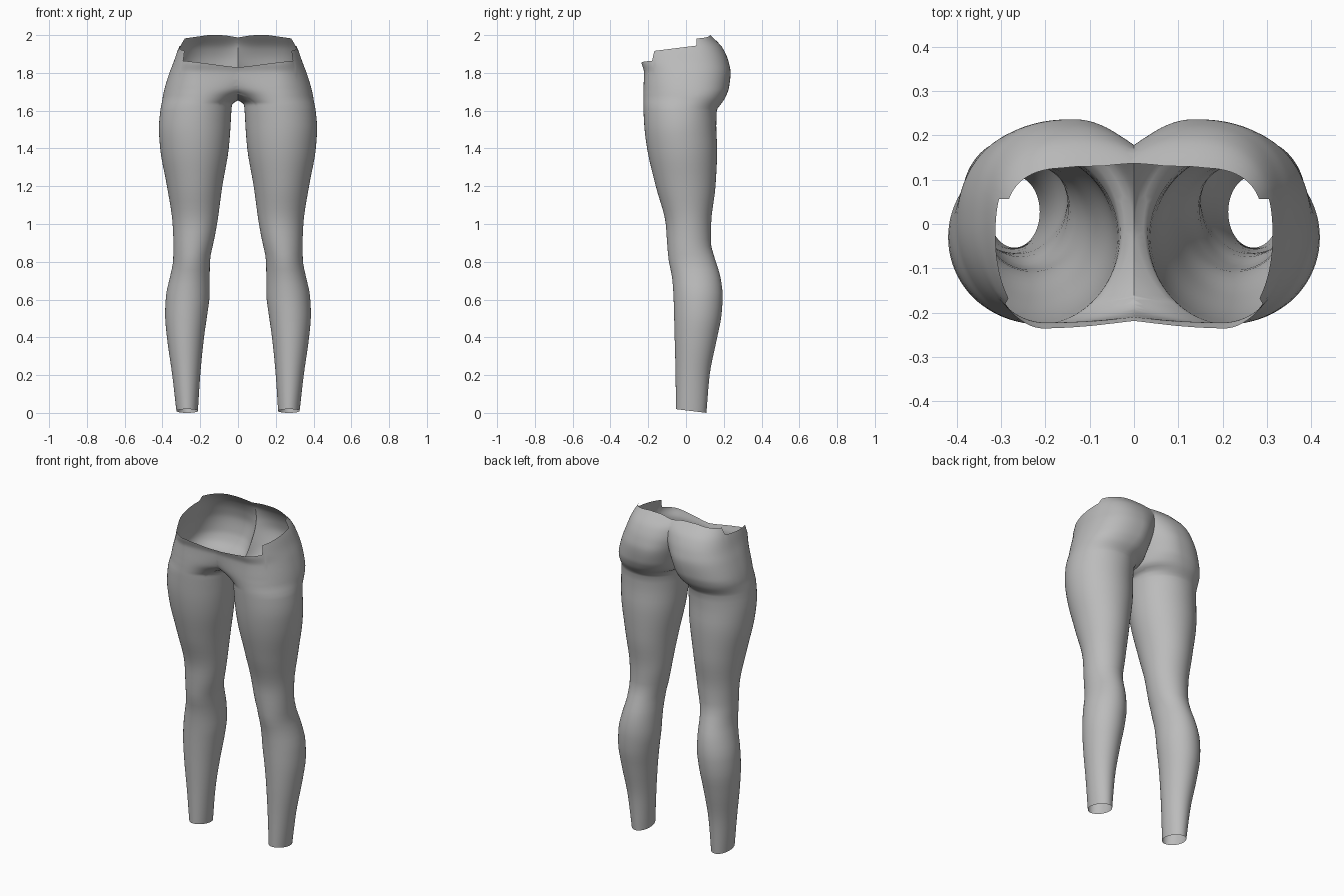
import bpy, bmesh, math

cube = bpy.data.objects.get("Cube")
if cube:
    bpy.data.objects.remove(cube, do_unlink=True)

# Leg sections: z, outer x, inner x, front y, back y
LEG = [
    (0.00, .325, .213, -.053, .108),
    (0.20, .348, .200, -.055, .125),
    (0.40, .376, .180, -.060, .165),
    (0.52, .386, .163, -.063, .188),
    (0.62, .381, .151, -.066, .194),
    (0.72, .360, .150, -.074, .182),
    (0.81, .343, .148, -.092, .155),
    (0.90, .342, .130, -.100, .132),
    (1.00, .346, .111, -.107, .133),
    (1.20, .376, .083, -.160, .156),
    (1.40, .412, .049, -.206, .165),
    (1.51, .419, .040, -.220, .160),
]
# Hip sections: z, outer x, inner x front/back, centre x front/back, front y, back y, centre y
HIP = [
    (1.600, .411, .035, .035, .220, .220, -.225, .163, -.03),
    (1.635, .405, .030, .030, .215, .200, -.226, .185, -.02),
    (1.655, .401, .000, .000, .210, .190, -.226, .200, -.01),
    (1.680, .397, -.06, -.01, .205, .175, -.226, .213, 0),
    (1.720, .388, -.20, -.02, .200, .155, -.225, .227, 0),
    (1.800, .363, -.40, -.047, .200, .135, -.222, .236, 0),
    (1.860, .340, -.50, -.08, .200, .130, -.236, .225, 0),
    (1.930, .315, -.50, -.13, .190, .120, -.237, .195, 0),
    (2.000, .280, -.50, -.30, .170, .100, -.230, .130, 0),
]
KEYS = [(z, xo, xi, xi, (xo + xi) / 2, (xo + xi) / 2, yf, yb, (yf + yb) / 2)
        for z, xo, xi, yf, yb in LEG] + HIP


def slope(i, k):
    """Overshoot-free tangent of column k at key i."""
    if i == 0 or i == len(KEYS) - 1:
        a, b = (0, 1) if i == 0 else (i - 1, i)
        return (KEYS[b][k] - KEYS[a][k]) / (KEYS[b][0] - KEYS[a][0])
    d0 = (KEYS[i][k] - KEYS[i - 1][k]) / (KEYS[i][0] - KEYS[i - 1][0])
    d1 = (KEYS[i + 1][k] - KEYS[i][k]) / (KEYS[i + 1][0] - KEYS[i][0])
    return 0 if d0 * d1 <= 0 else 2 * d0 * d1 / (d0 + d1)


SLOPES = [[slope(i, k) for k in range(9)] for i in range(len(KEYS))]


def section(z):
    """Section parameters smoothly interpolated at height z."""
    i = 0
    while i < len(KEYS) - 2 and z > KEYS[i + 1][0]:
        i += 1
    a, b = KEYS[i], KEYS[i + 1]
    h = b[0] - a[0]
    t = (z - a[0]) / h
    return [(2*t**3 - 3*t*t + 1) * a[k] + (t**3 - 2*t*t + t) * h * SLOPES[i][k]
            + (3*t*t - 2*t**3) * b[k] + (t**3 - t*t) * h * SLOPES[i + 1][k]
            for k in range(1, 9)]


def point(theta, z):
    xo, xif, xib, xcf, xcb, yf, yb, yc = section(z)
    c, s = math.cos(theta), math.sin(theta)
    xi, xc, ye = (xib, xcb, yb) if s >= 0 else (xif, xcf, yf)
    if s > 0 and c > 0:                       # fuller outer seat
        p = 1 - .18 * min(1, max(0, (z - 1.55) / .15))
        c, s = c ** p, s ** p
    x = xc + c * ((xo - xc) if c > 0 else (xc - xi))
    return x, yc + abs(s) * (ye - yc), z


def rim(theta):
    """Height of the stepped waist edge."""
    x, y, _ = point(theta, 1.95)
    x = max(0, x)
    if y > .06:                               # raised back
        return 1.98 + .02 * min(1, x / .1) - .015 * max(0, (x - .18) / .1)
    if y > -.178:                             # sides
        return 1.915 + .03 * (y + .178) / .238
    return 1.83 + .035 * min(1, x / .27)      # dipped front


def hem(theta):
    return .01 - .01 * math.sin(theta)


# Height levels, closer together over the hips
levels = [i * .04 for i in range(40)] + [1.6 + i * .0125 for i in range(33)]
COLS = 80
thetas = [2 * math.pi * j / COLS for j in range(COLS)]
tops = [rim(t) for t in thetas]

bm = bmesh.new()
rows = []
for lv in levels:
    row = []
    for t, top in zip(thetas, tops):
        z = lv
        if lv > 1.6:
            z = 1.6 + (lv - 1.6) / .4 * (top - 1.6)
        elif lv < .1:
            z = hem(t) + lv / .1 * (.1 - hem(t))
        row.append(bm.verts.new(point(t, z)))
    rows.append(row)
for a, b in zip(rows, rows[1:]):
    for j in range(COLS):
        k = (j + 1) % COLS
        bm.faces.new((a[j], a[k], b[k], b[j]))

# Trim at the centre line and mirror into the second leg
bmesh.ops.bisect_plane(bm, geom=bm.verts[:] + bm.edges[:] + bm.faces[:], dist=1e-5,
                       plane_co=(0, 0, 0), plane_no=(1, 0, 0), clear_inner=True)
bmesh.ops.mirror(bm, geom=bm.verts[:] + bm.edges[:] + bm.faces[:],
                 axis='X', merge_dist=1e-4)
bmesh.ops.remove_doubles(bm, verts=bm.verts[:], dist=1e-5)
bmesh.ops.recalc_face_normals(bm, faces=bm.faces[:])

mesh = bpy.data.meshes.new("leggings")
bm.to_mesh(mesh)
bm.free()
leggings = bpy.data.objects.new("leggings", mesh)
bpy.context.collection.objects.link(leggings)

# Plain grey cloth
grey = bpy.data.materials.new("grey cloth")
grey.use_nodes = True
colour = (.5, .5, .5, 1)
grey.diffuse_color = colour
grey.node_tree.nodes["Principled BSDF"].inputs["Base Color"].default_value = colour
mesh.materials.append(grey)

bpy.ops.object.select_all(action='DESELECT')
leggings.select_set(True)
bpy.context.view_layer.objects.active = leggings
bpy.ops.object.shade_smooth_by_angle(angle=math.radians(40))
